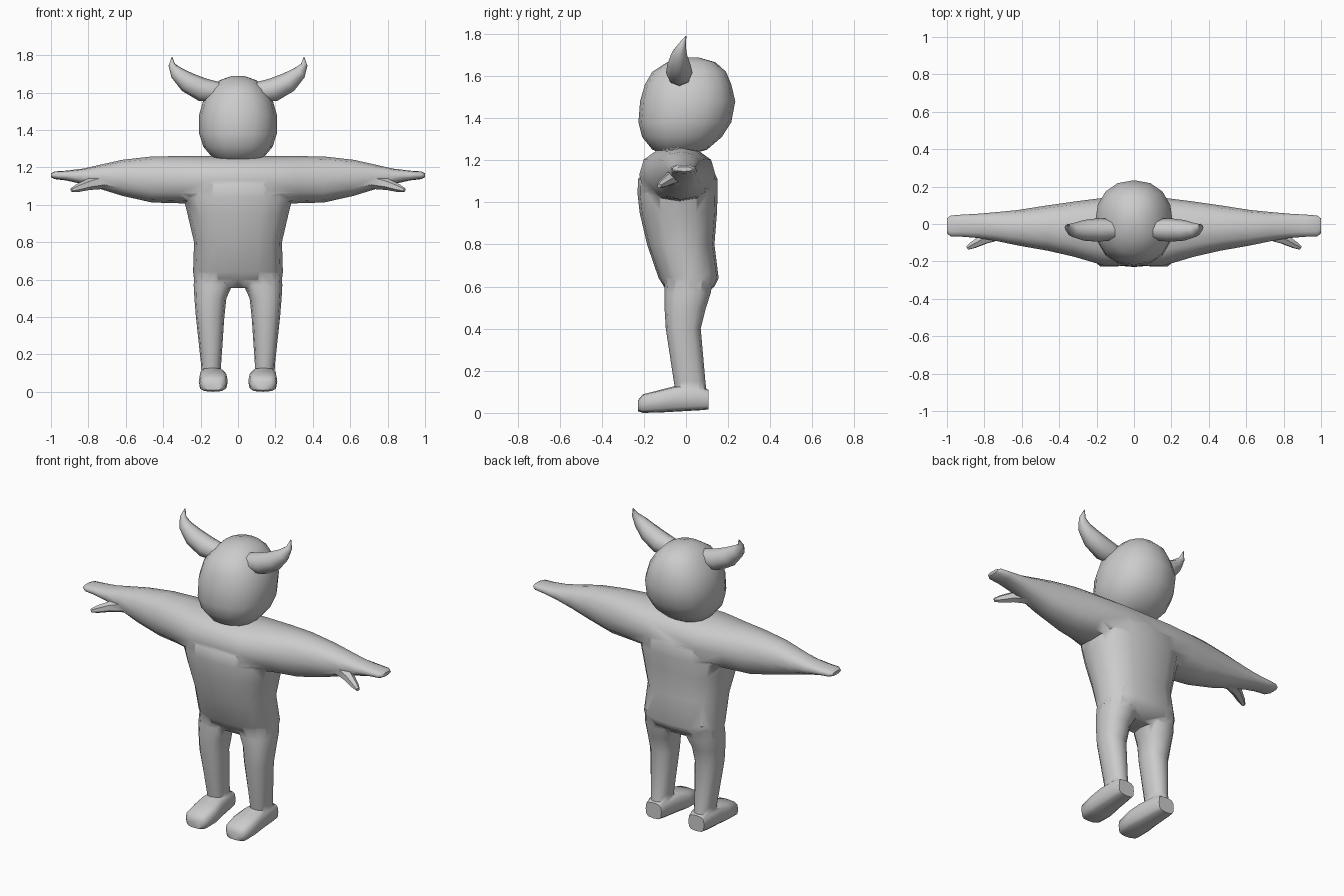
import bpy, bmesh, math
from mathutils import Vector

if "Cube" in bpy.data.objects:
    bpy.data.objects.remove(bpy.data.objects["Cube"])

skin = bpy.data.materials.new("light grey")
skin.diffuse_color = (0.6, 0.6, 0.6, 1)
skin.use_nodes = True
skin.node_tree.nodes["Principled BSDF"].inputs["Base Color"].default_value = skin.diffuse_color


def skin_rings(name, rings):
    """Join vertex rings into a closed, smooth object."""
    bm = bmesh.new()
    loops = [[bm.verts.new(p) for p in ring] for ring in rings]
    n = len(loops[0])
    for a, b in zip(loops, loops[1:]):
        for i in range(n):
            j = (i + 1) % n
            bm.faces.new((a[i], a[j], b[j], b[i]))
    bm.faces.new(loops[0][::-1])
    bm.faces.new(loops[-1])
    bmesh.ops.recalc_face_normals(bm, faces=bm.faces)
    mesh = bpy.data.meshes.new(name)
    bm.to_mesh(mesh)
    bm.free()
    mesh.materials.append(skin)
    ob = bpy.data.objects.new(name, mesh)
    bpy.context.collection.objects.link(ob)
    return ob


def loft(name, axis, stations, n=12, power=0.85):
    """Stations are (position on axis, u min, u max, v min, v max)."""
    rings = []
    for t, u0, u1, v0, v1 in stations:
        ring = []
        for i in range(n):
            a = 2 * math.pi * i / n
            c, s = [math.copysign(abs(k) ** power, k) if abs(k) > 1e-6 else 0
                    for k in (math.cos(a), math.sin(a))]
            p = [(u0 + u1) / 2 + c * (u1 - u0) / 2, (v0 + v1) / 2 + s * (v1 - v0) / 2]
            p.insert(axis, t)
            ring.append(p)
        rings.append(ring)
    return skin_rings(name, rings)


def tube(name, path, n=8):
    """Tapered tube; path points are (x, y, z, radius)."""
    pts = [Vector(p[:3]) for p in path]
    rings = []
    for i, p in enumerate(pts):
        d = (pts[min(i + 1, len(pts) - 1)] - pts[max(i - 1, 0)]).normalized()
        u = d.cross(Vector((0, 1, 0))).normalized()
        v = d.cross(u)
        r = path[i][3]
        rings.append([p + r * (math.cos(a) * u + math.sin(a) * v)
                      for a in (2 * math.pi * k / n for k in range(n))])
    return skin_rings(name, rings)


def smooth(ob, angle):
    bpy.ops.object.select_all(action='DESELECT')
    ob.select_set(True)
    bpy.context.view_layer.objects.active = ob
    bpy.ops.object.shade_smooth_by_angle(angle=math.radians(angle))


def flip(stations):
    """Mirror stations running along z or y across x = 0."""
    return [(t, -u1, -u0, v0, v1) for t, u0, u1, v0, v1 in stations]


# Torso, from crotch to chest
body = loft("body", 2, [
    (0.555, -0.13, 0.13, -0.06, 0.08),
    (0.60, -0.235, 0.235, -0.105, 0.135),
    (0.64, -0.24, 0.24, -0.13, 0.155),
    (0.80, -0.235, 0.235, -0.185, 0.135),
    (0.95, -0.27, 0.27, -0.22, 0.147),
    (1.04, -0.292, 0.292, -0.23, 0.15),
    (1.11, -0.29, 0.29, -0.228, 0.15),
    (1.19, -0.24, 0.24, -0.165, 0.11)], n=16, power=0.8)

# Shoulders, arms and hands in one span
half = [
    (0.16, -0.222, 0.14, 1.00, 1.26),
    (0.32, -0.175, 0.12, 1.008, 1.26),
    (0.46, -0.143, 0.10, 1.012, 1.258),
    (0.62, -0.115, 0.075, 1.048, 1.24),
    (0.74, -0.09, 0.063, 1.085, 1.213),
    (0.83, -0.075, 0.055, 1.11, 1.193),
    (0.92, -0.068, 0.05, 1.13, 1.182),
    (0.98, -0.066, 0.045, 1.137, 1.178),
    (1.0, -0.05, 0.03, 1.147, 1.168)]
arms = loft("arms", 0, [(-s[0], *s[1:]) for s in reversed(half)] + half)

# Legs, feet and thumbs for the right, then the left
leg = [(0.10, 0.09, 0.195, -0.05, 0.098),
       (0.15, 0.09, 0.198, -0.058, 0.092),
       (0.40, 0.073, 0.225, -0.096, 0.07),
       (0.50, 0.062, 0.233, -0.102, 0.095),
       (0.57, 0.03, 0.237, -0.103, 0.118),
       (0.66, 0.03, 0.23, -0.10, 0.13)]
foot = [(-0.228, 0.085, 0.18, 0.008, 0.06),
        (-0.205, 0.062, 0.205, 0.0, 0.088),
        (-0.12, 0.055, 0.21, 0.002, 0.11),
        (-0.05, 0.066, 0.207, 0.006, 0.128),
        (0.06, 0.08, 0.203, 0.012, 0.13),
        (0.106, 0.09, 0.195, 0.016, 0.11)]
thumb = [(0.70, -0.04, 1.13, 0.045), (0.80, -0.08, 1.108, 0.03),
         (0.86, -0.112, 1.088, 0.021), (0.89, -0.128, 1.078, 0.011)]
parts = [arms]
for side, mirror in ((1, lambda s: s), (-1, flip)):
    parts.append(loft("leg", 2, mirror(leg)))
    parts.append(loft("foot", 1, mirror(foot), power=0.6))
    parts.append(tube("thumb", [(side * x, y, z, r) for x, y, z, r in thumb], n=6))

# Merge all body parts into one skin
bpy.context.view_layer.objects.active = body
for part in parts:
    mod = body.modifiers.new("merge", 'BOOLEAN')
    mod.operation = 'UNION'
    mod.solver = 'EXACT'
    mod.object = part
    bpy.ops.object.modifier_apply(modifier=mod.name)
    bpy.data.objects.remove(part)
smooth(body, 55)

# Head
head = loft("head", 2, [
    (1.23, -0.08, 0.08, -0.11, 0.03),
    (1.25, -0.135, 0.135, -0.16, 0.10),
    (1.31, -0.185, 0.185, -0.208, 0.17),
    (1.38, -0.208, 0.208, -0.226, 0.215),
    (1.48, -0.208, 0.208, -0.218, 0.234),
    (1.56, -0.185, 0.185, -0.195, 0.215),
    (1.62, -0.145, 0.145, -0.16, 0.19),
    (1.665, -0.10, 0.10, -0.09, 0.14),
    (1.688, -0.035, 0.035, -0.02, 0.06)], n=16, power=0.9)
smooth(head, 60)

# Horns
for side, label in ((1, "right_horn"), (-1, "left_horn")):
    horn = tube(label, [(side * x, y, z, r) for x, y, z, r in (
        (0.11, -0.03, 1.602, 0.055), (0.19, -0.032, 1.615, 0.063),
        (0.27, -0.034, 1.655, 0.055), (0.328, -0.032, 1.705, 0.037),
        (0.354, -0.018, 1.748, 0.018), (0.353, 0.0, 1.79, 0.002))])
    smooth(horn, 60)
